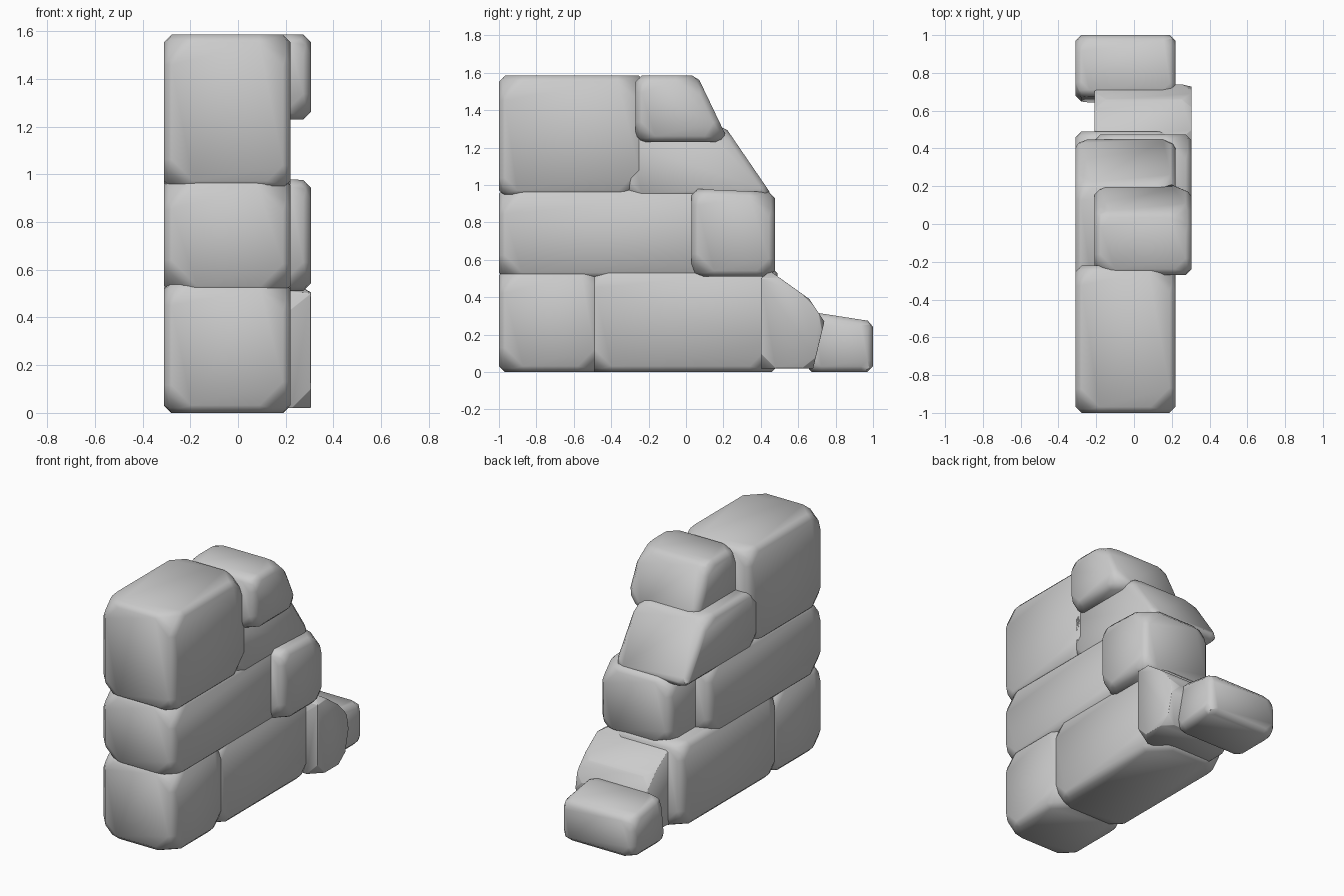
import bpy, bmesh, random

cube = bpy.data.objects.get("Cube")
if cube:
    bpy.data.objects.remove(cube, do_unlink=True)

random.seed(7)

stone = bpy.data.materials.new("grey stone")
stone.use_nodes = True
GREY = (0.6, 0.6, 0.6, 1.0)
stone.diffuse_color = GREY
stone.node_tree.nodes["Principled BSDF"].inputs["Base Color"].default_value = GREY

LEFT = (-0.31, 0.22)    # blocks set toward -x
RIGHT = (-0.21, 0.305)  # blocks shifted toward +x


def block(name, span, profile, cut=0.13, edge=0.045):
    """Extrude a (y, z) outline across x, knock off the corners, soften the edges."""
    bm = bmesh.new()
    x0, x1 = span
    face = bm.faces.new([bm.verts.new((x0, y, z)) for y, z in profile])
    moved = bmesh.ops.extrude_face_region(bm, geom=[face])["geom"]
    bmesh.ops.translate(bm, vec=(x1 - x0, 0, 0),
                        verts=[v for v in moved if isinstance(v, bmesh.types.BMVert)])
    bmesh.ops.recalc_face_normals(bm, faces=bm.faces[:])
    # worn corners, each chipped by a slightly different amount
    for corner in bm.verts[:]:
        bmesh.ops.bevel(bm, geom=[corner], offset=cut * random.uniform(0.7, 1.2),
                        segments=1, profile=0.5, affect='VERTICES', clamp_overlap=True)
    # chamfered edges
    bmesh.ops.bevel(bm, geom=bm.edges[:], offset=edge, offset_type='WIDTH',
                    segments=1, profile=0.5, affect='EDGES', clamp_overlap=True)
    bmesh.ops.recalc_face_normals(bm, faces=bm.faces[:])
    mesh = bpy.data.meshes.new(name)
    bm.to_mesh(mesh)
    bm.free()
    mesh.materials.append(stone)
    mesh.shade_smooth()
    obj = bpy.data.objects.new(name, mesh)
    bpy.context.collection.objects.link(obj)


def box(y0, y1, z0, z1):
    return [(y0, z0), (y1, z0), (y1, z1), (y0, z1)]


# bottom course
block("bottom_front_stone", LEFT, box(-1.0, -0.46, 0.0, 0.55))
block("bottom_long_stone", LEFT, box(-0.52, 0.49, 0.0, 0.56))
block("sloped_step_stone", RIGHT,
      [(0.4, 0.02), (0.68, 0.02), (0.74, 0.27), (0.66, 0.39), (0.45, 0.54), (0.4, 0.5)], cut=0.07)
block("fallen_end_stone", LEFT, [(0.64, 0.0), (1.0, 0.0), (1.0, 0.27), (0.68, 0.32)], cut=0.08)

# middle course
block("middle_long_stone", LEFT, box(-1.0, 0.2, 0.5, 0.985))
block("middle_back_stone", RIGHT,
      [(0.03, 0.51), (0.475, 0.51), (0.475, 0.96), (0.03, 0.98)], cut=0.11)

# top course
block("top_front_stone", LEFT, box(-1.0, -0.22, 0.94, 1.585))
block("upper_back_stone", LEFT,
      [(-0.32, 0.93), (0.47, 0.93), (0.21, 1.31), (-0.32, 1.31)], cut=0.08)
block("top_back_stone", RIGHT,
      [(-0.27, 1.23), (0.23, 1.23), (0.06, 1.585), (-0.27, 1.585)], cut=0.1)
